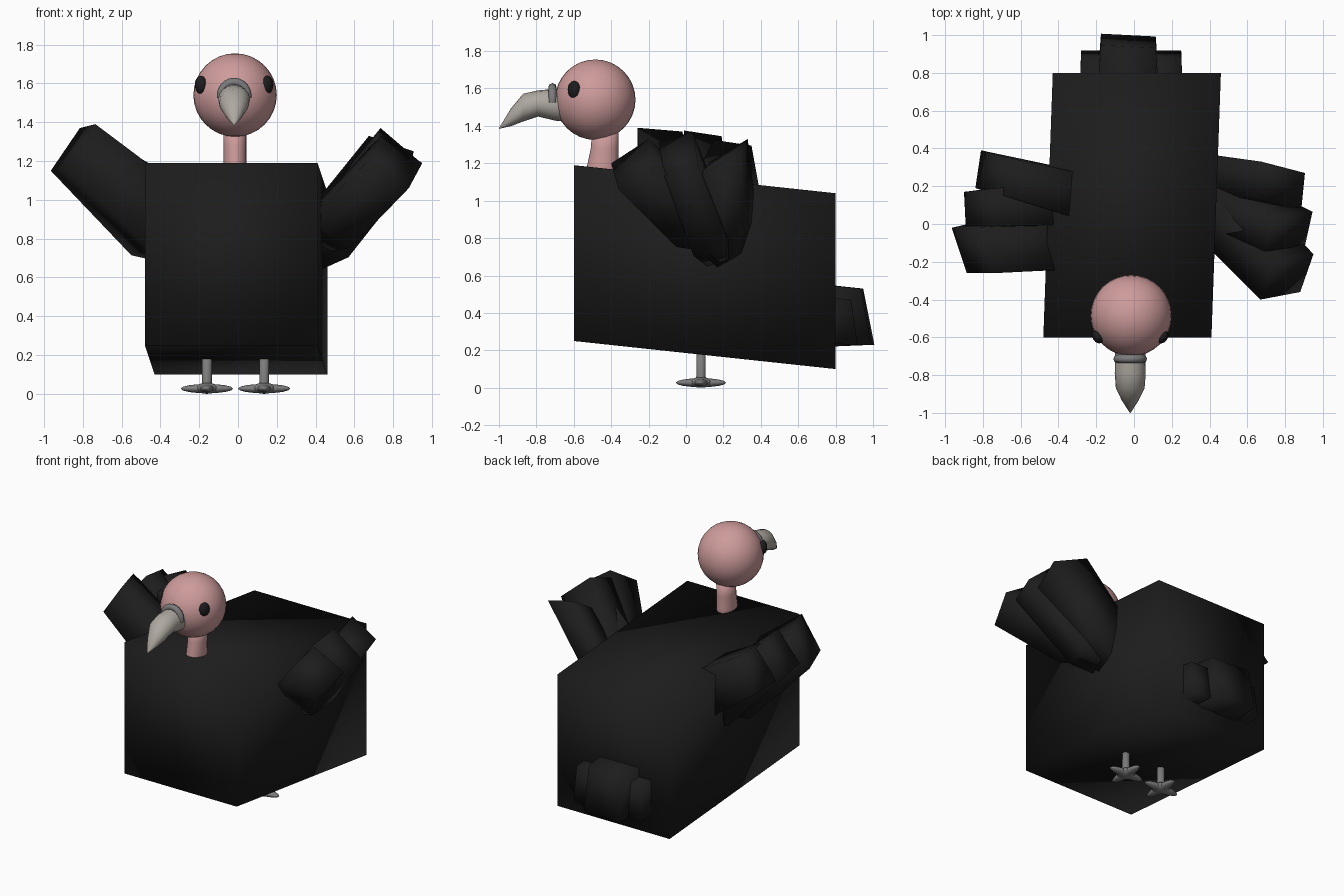
import bpy, bmesh, math
from mathutils import Vector as V

if "Cube" in bpy.data.objects:
    bpy.data.objects.remove(bpy.data.objects["Cube"])


def mat(name, *rgb):
    m = bpy.data.materials.new(name)
    m.diffuse_color = (*rgb, 1)
    m.use_nodes = True
    m.node_tree.nodes["Principled BSDF"].inputs["Base Color"].default_value = m.diffuse_color
    return m


BLACK = mat("black", 0.012, 0.012, 0.012)
PINK = mat("pink", 0.62, 0.33, 0.33)
BONE = mat("bone", 0.42, 0.39, 0.35)
GREY = mat("grey", 0.2, 0.2, 0.2)


def finish(ob, name, m):
    ob.name = name
    ob.data.materials.append(m)
    for p in ob.data.polygons:
        p.use_smooth = True
    return ob


def loft(name, rings, m):
    """Skin a list of equal-sized point rings and cap both ends."""
    bm = bmesh.new()
    rows = [[bm.verts.new(p) for p in r] for r in rings]
    n = len(rows[0])
    for a, b in zip(rows, rows[1:]):
        for i in range(n):
            j = (i + 1) % n
            bm.faces.new((a[i], a[j], b[j], b[i]))
    bm.faces.new(rows[0])
    bm.faces.new(rows[-1])
    bmesh.ops.recalc_face_normals(bm, faces=bm.faces)
    me = bpy.data.meshes.new(name)
    bm.to_mesh(me)
    bm.free()
    ob = bpy.data.objects.new(name, me)
    bpy.context.collection.objects.link(ob)
    return finish(ob, name, m)


def quad(c, e1, e2, s=1.0):
    c, e1, e2 = V(c), V(e1) * s / 2, V(e2) * s / 2
    return [c + e1 - e2, c - e1 - e2, c - e1 + e2, c + e1 + e2]


def ellipse(c, rx, ry, axis, n=16):
    pts = []
    for i in range(n):
        a = math.tau * i / n
        u, w = rx * math.cos(a), ry * math.sin(a)
        pts.append(V(c) + (V((u, 0, w)) if axis == "y" else V((u, w, 0))))
    return pts


def feather(name, tip, e1, e2, to_root, spread):
    """Square-ended block that narrows off inside the body."""
    tip, d = V(tip), V(to_root)
    loft(name, [quad(tip, e1, e2), quad(tip + d, e1, e2, spread),
                quad(tip + d * 1.25, e1, e2, 0.6 * spread)], BLACK)


def ball(name, loc, scale, m, rot=(0, 0, 0), seg=32, rings=16):
    bpy.ops.mesh.primitive_uv_sphere_add(segments=seg, ring_count=rings,
                                         radius=1, location=loc, rotation=rot)
    ob = bpy.context.object
    ob.scale = scale
    return finish(ob, name, m)


# Body: skewed box
loft("body", [quad((-0.035, -0.6, 0.72), (0.89, 0, 0), (0, 0, 0.94)),
              quad((0.015, 0.8, 0.57), (0.89, 0, 0), (0, 0, 0.94))], BLACK)

# Wings: three fanned feathers on each side
feather("right_wing_front", (0.81, -0.28, 1.195), (0.07, 0.2, 0.13),
        (-0.21, -0.04, 0.14), (-0.30, 0.31, -0.30), 1.05)
feather("right_wing_middle", (0.82, -0.04, 1.25), (0.04, 0.18, 0.06),
        (-0.21, -0.03, 0.18), (-0.34, 0.16, -0.42), 1.05)
feather("right_wing_back", (0.78, 0.2, 1.23), (0.02, 0.2, 0.12),
        (-0.23, 0.06, 0.08), (-0.33, 0.04, -0.42), 1.05)
feather("left_wing_front", (-0.85, -0.14, 1.27), (-0.08, 0.24, -0.02),
        (0.15, 0, 0.22), (0.45, 0.06, -0.40), 1.3)
feather("left_wing_middle", (-0.81, 0.08, 1.26), (-0.01, 0.2, -0.03),
        (0.17, 0.02, 0.2), (0.43, 0.03, -0.41), 1.25)
feather("left_wing_back", (-0.75, 0.27, 1.2), (0.03, 0.2, -0.03),
        (0.15, -0.04, 0.22), (0.42, -0.11, -0.28), 1.2)

# Tail: one long block between two short ones
feather("tail_middle", (-0.03, 0.97, 0.38), (0.29, -0.015, 0),
        (0, -0.06, 0.3), (0, -0.3, 0.01), 1.15)
for side, x in (("left", -0.19), ("right", 0.16)):
    feather("tail_" + side, (x, 0.9, 0.35), (0.18, 0, 0),
            (0, -0.035, 0.24), (0, -0.25, 0.02), 1.1)

# Neck and head
loft("neck", [ellipse((-0.015, y, z), 0.06, ry, "z") for y, z, ry in
              ((-0.445, 1.08, 0.09), (-0.445, 1.19, 0.083),
               (-0.435, 1.28, 0.074), (-0.43, 1.4, 0.07))], PINK)
ball("head", (-0.015, -0.485, 1.54), (0.215,) * 3, PINK)

# Eyes
for side, s in (("left", -1), ("right", 1)):
    ball(side + "_eye", (-0.02 + s * 0.172, -0.598, 1.593),
         (0.027, 0.037, 0.047), BLACK, (0, 0, -s * 0.57), 16, 10)

# Hooked beak
loft("beak", [ellipse((-0.02, y, z), rx, rz, "y") for y, z, rx, rz in
              ((-0.62, 1.51, 0.078, 0.09), (-0.70, 1.513, 0.08, 0.085),
               (-0.79, 1.52, 0.082, 0.07), (-0.87, 1.498, 0.076, 0.074),
               (-0.935, 1.447, 0.044, 0.048), (-1.0, 1.386, 0.002, 0.002))], BONE)

# Arched band over the beak base
cu = bpy.data.curves.new("beak_band", "CURVE")
cu.dimensions = "3D"
cu.bevel_depth = 0.022
cu.bevel_resolution = 2
cu.use_fill_caps = True
sp = cu.splines.new("POLY")
sp.points.add(12)
for i, p in enumerate(sp.points):
    a = math.radians(-10 + 200 * i / 12)
    p.co = (-0.02 + 0.068 * math.cos(a), -0.714, 1.537 + 0.07 * math.sin(a), 1)
cu.materials.append(GREY)
band = bpy.data.objects.new("beak_band", cu)
bpy.context.collection.objects.link(band)

# Legs and four-toed feet
for side, x in (("left", -0.16), ("right", 0.135)):
    loft(side + "_leg", [ellipse((x, 0.08, z), r, r, "z", 12) for z, r in
                         ((0.02, 0.034), (0.06, 0.025), (0.25, 0.025))], GREY)
    for i in range(2):
        ball(f"{side}_toes_{i + 1}", (x, 0.08, 0.027), (0.135, 0.036, 0.024),
             GREY, (0, 0, i * math.pi / 2), 16, 8)
    ball(side + "_foot", (x, 0.08, 0.029), (0.06, 0.06, 0.029), GREY, seg=16, rings=8)
